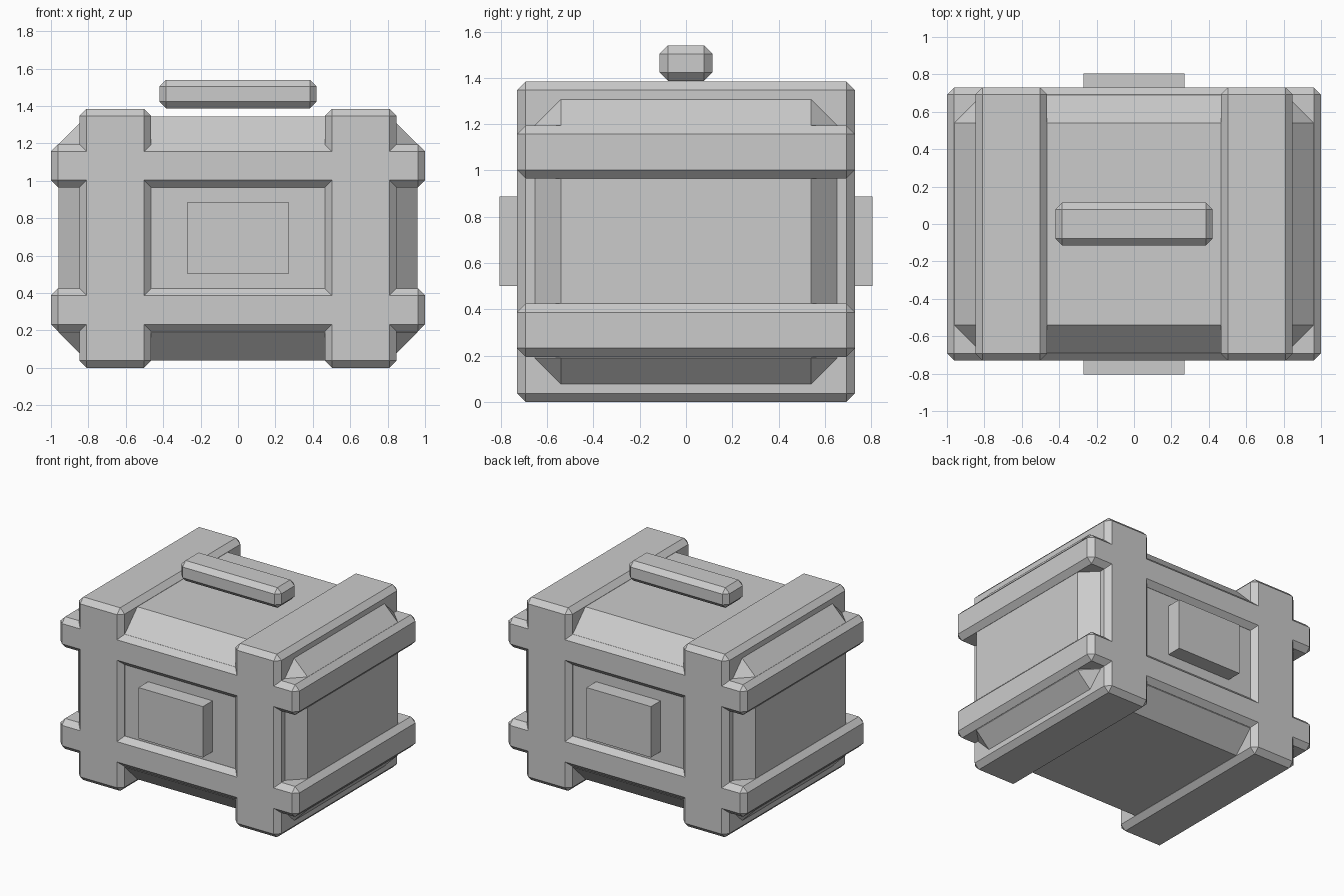
import bpy

if "Cube" in bpy.data.objects:
    bpy.data.objects.remove(bpy.data.objects["Cube"])


def box(name, x, y, z, bevel=0.0):
    """Box from (min, max) ranges, with optional flat chamfers."""
    centre = [(r[0] + r[1]) / 2 for r in (x, y, z)]
    bpy.ops.mesh.primitive_cube_add(size=1, location=centre)
    ob = bpy.context.object
    ob.name = name
    ob.scale = [r[1] - r[0] for r in (x, y, z)]
    bpy.ops.object.transform_apply(location=False, rotation=False, scale=True)
    if bevel:
        m = ob.modifiers.new("chamfer", 'BEVEL')
        m.width = bevel
        m.segments = 1
        m.limit_method = 'NONE'
    return ob


# Crate body with wide chamfers
box("crate_body", (-0.96, 0.96), (-0.69, 0.69), (0.04, 1.345), 0.15)

# Horizontal bands around the crate
for name, z0 in (("lower_band", 0.195), ("upper_band", 0.965)):
    box(name, (-1.0, 1.0), (-0.73, 0.73), (z0, z0 + 0.23), 0.038)

# Upright bands that also form the feet
for name, x in (("left_upright_band", (-0.848, -0.464)),
                ("right_upright_band", (0.464, 0.848))):
    box(name, x, (-0.73, 0.73), (0.0, 1.385), 0.038)

# Raised plates on front and back
for name, y in (("front_plate", (-0.805, -0.6)), ("back_plate", (0.6, 0.805))):
    box(name, (-0.27, 0.27), y, (0.502, 0.887))

# Handle bar floating above the lid
box("handle", (-0.42, 0.42), (-0.114, 0.114), (1.387, 1.54), 0.036)
